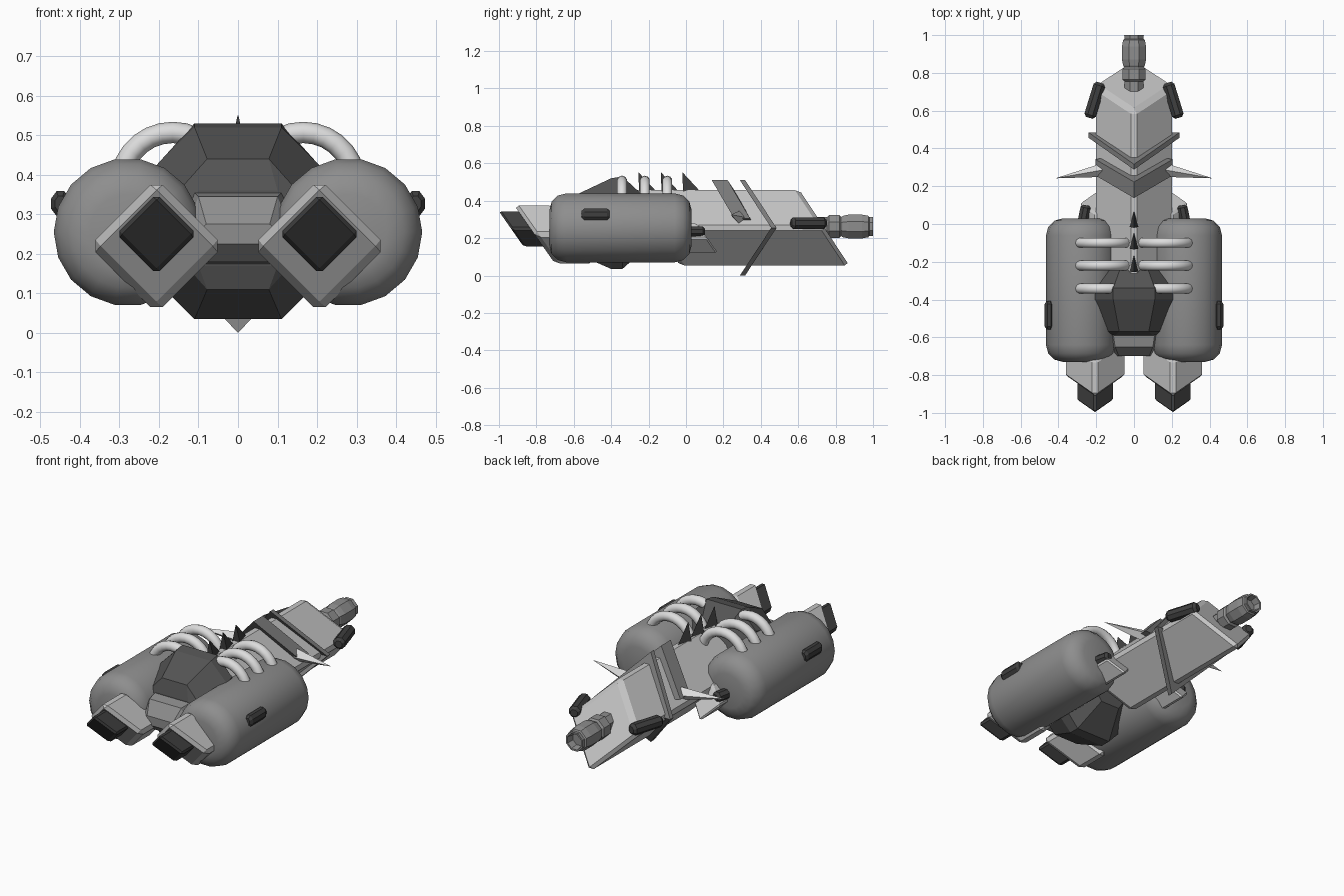
import bpy, bmesh, math
from mathutils import Matrix, Vector

if "Cube" in bpy.data.objects:
    bpy.data.objects.remove(bpy.data.objects["Cube"])


def material(name, v):
    m = bpy.data.materials.new(name)
    m.diffuse_color = (v, v, v, 1)
    m.use_nodes = True
    m.node_tree.nodes["Principled BSDF"].inputs["Base Color"].default_value = m.diffuse_color
    return m


LIGHT = material("light grey hull", 0.56)
PALE = material("pale tube grey", 0.72)
MID = material("mid grey pod", 0.27)
TRIM = material("trim grey", 0.20)
DARK = material("dark grey", 0.09)
BLACK = material("charcoal", 0.05)


def loft(name, rings, mat, closed=False, mirror=False, bevel=0, smooth=False):
    """Skin a list of equal-length point rings, cap the ends."""
    bm = bmesh.new()
    vs = [[bm.verts.new(p) for p in r] for r in rings]
    n = len(vs[0])
    pairs = list(zip(vs, vs[1:])) + ([(vs[-1], vs[0])] if closed else [])
    for a, b in pairs:
        for i in range(n):
            j = (i + 1) % n
            bm.faces.new((a[i], a[j], b[j], b[i]))
    if not closed:
        bm.faces.new(vs[0])
        bm.faces.new(vs[-1])
    bmesh.ops.recalc_face_normals(bm, faces=bm.faces)
    me = bpy.data.meshes.new(name)
    bm.to_mesh(me)
    bm.free()
    me.materials.append(mat)
    ob = bpy.data.objects.new(name, me)
    bpy.context.collection.objects.link(ob)
    if smooth:
        bpy.ops.object.select_all(action='DESELECT')
        ob.select_set(True)
        bpy.context.view_layer.objects.active = ob
        bpy.ops.object.shade_smooth_by_angle(angle=math.radians(48))
    if bevel:
        b = ob.modifiers.new("bevel", 'BEVEL')
        b.width, b.segments = bevel, 1
    if mirror:
        ob.modifiers.new("mirror", 'MIRROR')
    return ob


def diamond(name, cx, cz, r, y0, y1, slope, mat, bevel, mirror=False):
    """Square bar on edge, along y, with slanted ends."""
    pts = [(r, 0), (0, r), (-r, 0), (0, -r)]
    rings = [[(cx + x, y + slope * z, cz + z) for x, z in pts] for y in (y0, y1)]
    return loft(name, rings, mat, mirror=mirror, bevel=bevel)


def lathe(name, profile, n, loc, mat, turn=0, squash=1, phase=0, **kw):
    """Turned part along y, from (y, radius) pairs."""
    m = Matrix.Translation(loc) @ Matrix.Rotation(turn, 4, 'Z')
    ang = [2 * math.pi * (i + phase) / n for i in range(n)]
    rings = [[m @ Vector((squash * r * math.cos(a), y, r * math.sin(a))) for a in ang]
             for y, r in profile]
    return loft(name, rings, mat, **kw)


def octagon(y, w, f, z0, z1, c):
    """Chamfered section: half width w, flat half width f, corner height c."""
    return [(w, y, z0 + c), (w, y, z1 - c), (f, y, z1), (-f, y, z1),
            (-w, y, z1 - c), (-w, y, z0 + c), (-f, y, z0), (f, y, z0)]


def band(name, pts, width, inner, mat, closed):
    """Folded strap round the hull, through (x, y, z) points."""
    rings = []
    for x, y, z in pts:
        xi, zi = x * inner, 0.255 + (z - 0.255) * inner
        yi = y - 0.66 * (abs(zi - 0.255) - abs(z - 0.255))
        h = width / 2
        rings.append([(x, y - h, z), (x, y + h, z), (xi, yi + h, zi), (xi, yi - h, zi)])
    return loft(name, rings, mat, closed=closed)


# side pods, rounded at both ends
R, B = 0.187, 0.09
arc = [math.radians(a) for a in (0, 30, 60, 90)]
prof = [(-0.73 + B * (1 - math.sin(a)), R - B * (1 - math.cos(a))) for a in reversed(arc)]
prof += [(0.03 - B * (1 - math.sin(a)), R - B * (1 - math.cos(a))) for a in arc]
lathe("side_pod", prof, 18, (0.279, 0, 0.255), MID, mirror=True, smooth=True)

# front barrels and their dark tips
diamond("front_barrel", 0.206, 0.22, 0.17, -0.81, -0.60, -0.7, LIGHT, 0.022, True)
diamond("barrel_tip", 0.206, 0.25, 0.102, -0.935, -0.72, -0.7, BLACK, 0.012, True)

# long rear hull
diamond("rear_hull", 0, 0.255, 0.217, -0.165, 0.74, -0.66, LIGHT, 0.022)

# central body and its front nose
loft("central_body", [octagon(-0.20, 0.10, 0.06, 0.16, 0.40, 0.06),
                      octagon(-0.34, 0.20, 0.11, 0.035, 0.53, 0.10),
                      octagon(-0.40, 0.21, 0.11, 0.035, 0.52, 0.10),
                      octagon(-0.57, 0.145, 0.078, 0.11, 0.44, 0.075),
                      octagon(-0.59, 0.135, 0.10, 0.17, 0.36, 0.05)], DARK)
loft("nose", [octagon(-0.55, 0.14, 0.115, 0.17, 0.36, 0.05),
              octagon(-0.65, 0.12, 0.10, 0.18, 0.345, 0.05),
              octagon(-0.70, 0.10, 0.08, 0.225, 0.275, 0.015)], MID)

# straps round the rear hull
band("thin_strap", [(0, 0.302, 0.51), (0.24, 0.47, 0.255), (0, 0.302, 0.0),
                    (-0.24, 0.47, 0.255)], 0.028, 0.78, TRIM, True)
band("wide_strap", [(0.205, 0.30, 0.305), (0, 0.18, 0.51), (-0.205, 0.30, 0.305)],
     0.085, 0.78, TRIM, False)

# side spikes
base, tip = Vector((0.17, 0.285, 0.31)), Vector((0.41, 0.243, 0.325))
corners = [(0, 1), (1, 0), (0, -1), (-1, 0)]
loft("side_spike", [[p + Vector((0, r * a, r * b)) for a, b in corners]
                    for p, r in ((base, 0.036), (tip, 0.001))], PALE, mirror=True)

# rear nozzle, hollow at the end
lathe("rear_nozzle", [(0.66, 0.055), (0.755, 0.055), (0.765, 0.066), (0.82, 0.066),
                      (0.83, 0.056), (0.84, 0.062), (0.87, 0.069), (0.94, 0.069),
                      (0.975, 0.062), (0.98, 0.054), (1.0, 0.056), (1.0, 0.046),
                      (0.96, 0.038)], 8, (0, 0, 0.262), MID, phase=0.5)


# dark lozenges on the hull, pods and joints
def lozenge(name, loc, half, r, turn=0, squash=1):
    lathe(name, [(-half, r * 0.6), (-half + r * 0.45, r), (half - r * 0.45, r), (half, r * 0.6)],
          8, loc, BLACK, turn, squash, 0.5, mirror=True)


lozenge("rear_thruster", (0.208, 0.655, 0.28), 0.097, 0.034, 0.30)
lozenge("pod_light", (0.449, -0.483, 0.327), 0.075, 0.034, 0, 0.75)
lozenge("joint_knob", (0.262, 0.055, 0.235), 0.045, 0.03, 0.2)

# small joint blocks behind the pods
diamond("joint_block", 0.203, 0.20, 0.084, -0.08, 0.115, -0.7, LIGHT, 0.01, True)

# arched tubes joining the pods to the spine
for k, y in enumerate((-0.10, -0.22, -0.342)):
    rings = []
    for i in range(15):
        a = math.pi * i / 14
        rings.append([(0.165 + (0.132 + 0.027 * math.cos(t)) * math.cos(a),
                       y + 0.027 * math.sin(t),
                       0.375 + (0.132 + 0.027 * math.cos(t)) * math.sin(a))
                      for t in [2 * math.pi * j / 10 for j in range(10)]])
    loft(f"arched_tube_{k + 1}", rings, PALE, mirror=True, smooth=True)

# spine fins
for k, y in enumerate((-0.015, -0.13, -0.25)):
    foot = [(-0.026, y, 0.44), (0.026, y, 0.44), (0, y + 0.10, 0.44)]
    peak = [(-0.001, y - 0.005, 0.55), (0.001, y - 0.005, 0.55), (0, y - 0.002, 0.55)]
    loft(f"spine_fin_{k + 1}", [foot, peak], BLACK)
